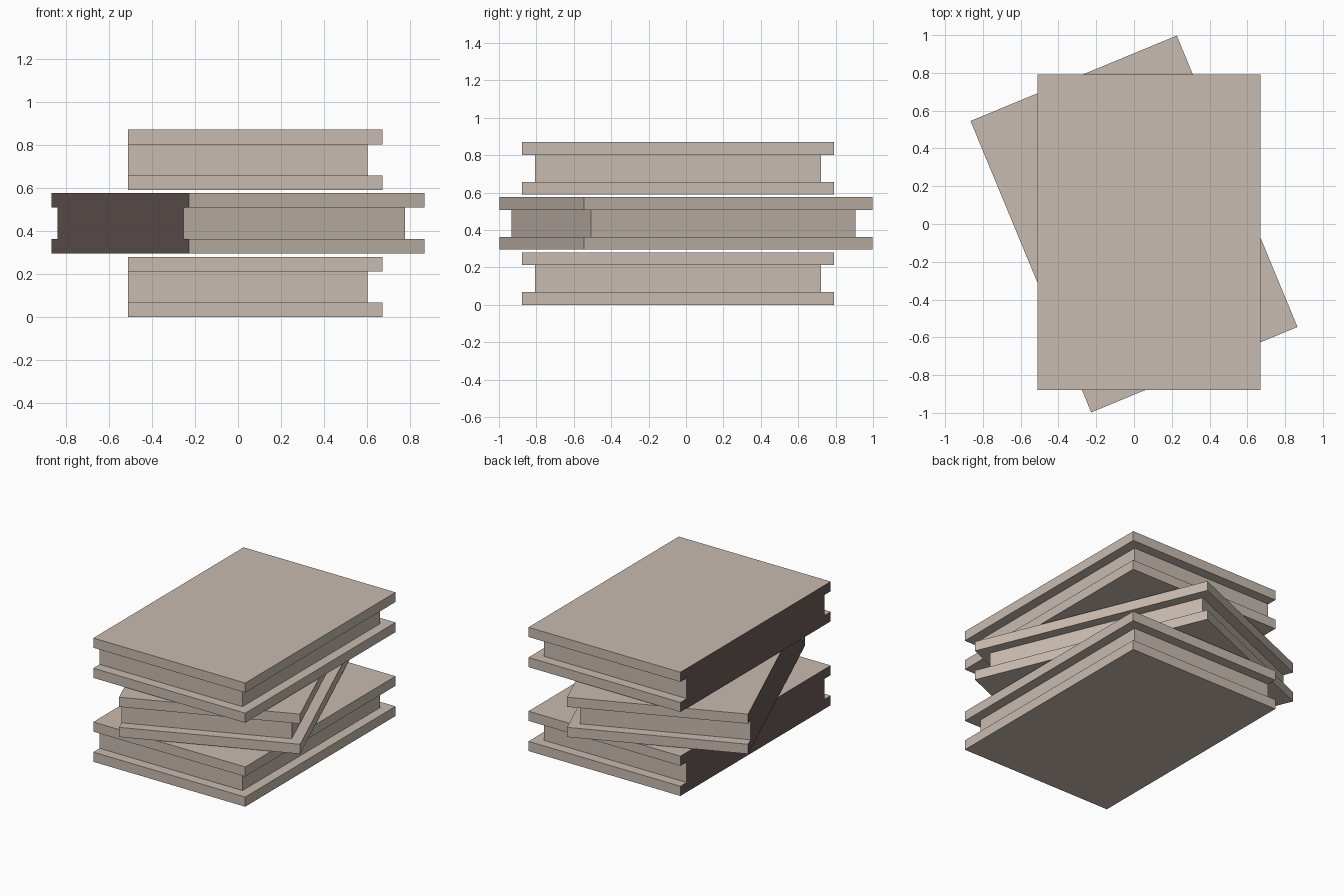
import bpy, bmesh, math
from mathutils import Matrix, Vector

if "Cube" in bpy.data.objects:
    bpy.data.objects.remove(bpy.data.objects["Cube"])

W, L, T = 1.182, 1.67, 0.28      # book width, length, thickness
COVER = 0.068                    # cover board thickness
INSET = 0.07                     # page block setback from the cover edges


def make_material(name, rgb):
    mat = bpy.data.materials.new(name)
    mat.diffuse_color = (*rgb, 1.0)
    mat.use_nodes = True
    mat.node_tree.nodes["Principled BSDF"].inputs["Base Color"].default_value = mat.diffuse_color
    return mat


BEIGE = make_material("warm_beige", (0.578, 0.497, 0.434))
BROWN = make_material("dark_brown", (0.148, 0.111, 0.104))


def box(name, lo, hi, placement):
    """Box between two corners; its spine side (-x) is dark brown."""
    lo, hi = Vector(lo), Vector(hi)
    bm = bmesh.new()
    bmesh.ops.create_cube(bm, size=1.0)
    bmesh.ops.scale(bm, vec=hi - lo, verts=bm.verts)
    bmesh.ops.translate(bm, vec=(lo + hi) / 2, verts=bm.verts)
    bm.normal_update()
    for face in bm.faces:
        face.material_index = 1 if face.normal.x < -0.9 else 0
    mesh = bpy.data.meshes.new(name)
    bm.to_mesh(mesh)
    bm.free()
    mesh.materials.append(BEIGE)
    mesh.materials.append(BROWN)
    obj = bpy.data.objects.new(name, mesh)
    obj.matrix_world = placement
    bpy.context.collection.objects.link(obj)


def book(name, x, y, z, degrees):
    placement = Matrix.Translation((x, y, z)) @ Matrix.Rotation(math.radians(degrees), 4, 'Z')
    w, l = W / 2, L / 2
    # Cover boards
    box(name + "_back_cover", (-w, -l, 0), (w, l, COVER), placement)
    box(name + "_front_cover", (-w, -l, T - COVER), (w, l, T), placement)
    # Page block, flush with the covers on the spine side
    box(name + "_pages", (-w, -l + INSET, COVER), (w - INSET, l - INSET, T - COVER), placement)


# Stack of three, the middle one turned
book("bottom_book", 0.08, -0.043, 0.0, 0)
book("middle_book", 0.0, 0.0, 0.296, 22.5)
book("top_book", 0.08, -0.043, 0.59, 0)
